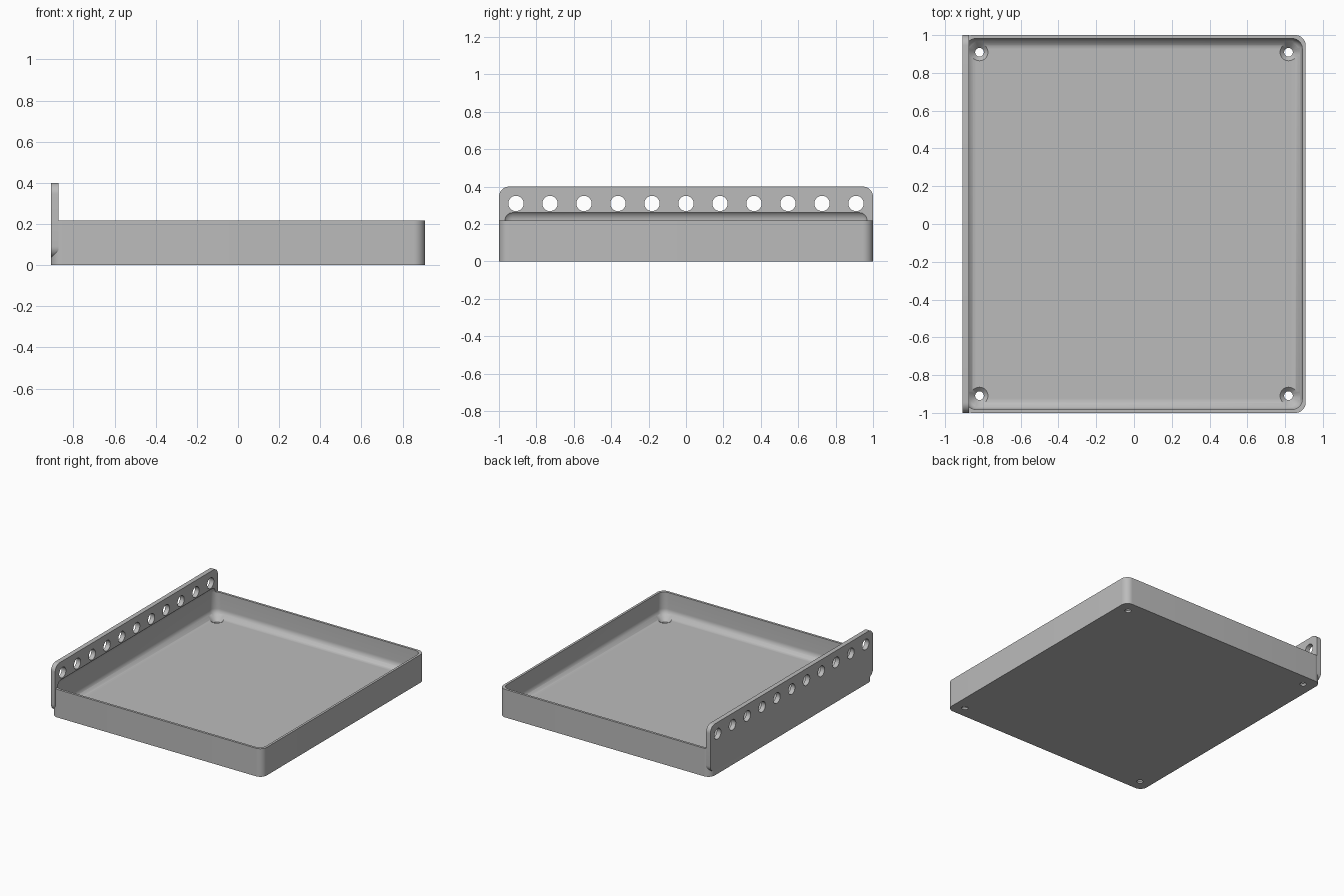
import bpy
import bmesh
import math
from mathutils import Matrix, Vector

default = bpy.data.objects.get("Cube")
if default:
    bpy.data.objects.remove(default, do_unlink=True)

HALF_X, HALF_Y = 0.909, 1.0
TRAY_TOP, FLOOR, WALL = 0.218, 0.036, 0.018
PLATE, PLATE_TOP = 0.036, 0.40
ROUND = 0.055

grey = bpy.data.materials.new("light grey")
grey.use_nodes = True
colour = (0.5, 0.5, 0.5, 1)
grey.diffuse_color = colour
grey.node_tree.nodes["Principled BSDF"].inputs["Base Color"].default_value = colour


def finish(name, bm):
    bmesh.ops.recalc_face_normals(bm, faces=bm.faces)
    mesh = bpy.data.meshes.new(name)
    bm.to_mesh(mesh)
    bm.free()
    mesh.materials.append(grey)
    obj = bpy.data.objects.new(name, mesh)
    bpy.context.collection.objects.link(obj)
    return obj


def rounded_box(name, low, high, radius, axis=None):
    """Box between two corners; rounds edges along one axis, or all edges."""
    low, high = Vector(low), Vector(high)
    bm = bmesh.new()
    bmesh.ops.create_cube(bm, size=1)
    bmesh.ops.scale(bm, vec=high - low, verts=bm.verts)
    bmesh.ops.translate(bm, vec=(low + high) / 2, verts=bm.verts)
    edges = [e for e in bm.edges if axis is None
             or abs((e.verts[0].co - e.verts[1].co).normalized()[axis]) > 0.9]
    bmesh.ops.bevel(bm, geom=edges, offset=radius, segments=10,
                    profile=0.5, affect='EDGES')
    return finish(name, bm)


def add_cone(bm, place, r1, r2, depth):
    bmesh.ops.create_cone(bm, cap_ends=True, segments=40, radius1=r1,
                          radius2=r2, depth=depth, matrix=place)


def combine(target, tool, operation):
    mod = target.modifiers.new(tool.name, 'BOOLEAN')
    mod.operation, mod.solver, mod.object = operation, 'EXACT', tool
    bpy.context.view_layer.objects.active = target
    bpy.ops.object.modifier_apply(modifier=mod.name)
    bpy.data.objects.remove(tool, do_unlink=True)


# Tray block with rounded upright corners, joined to the tall side plate
tray = rounded_box("tray_with_side_plate", (-HALF_X, -HALF_Y, 0),
                   (HALF_X, HALF_Y, TRAY_TOP), ROUND, axis=2)
plate = rounded_box("side_plate", (-HALF_X, -HALF_Y, FLOOR),
                    (PLATE - HALF_X, HALF_Y, PLATE_TOP), ROUND, axis=0)
combine(tray, plate, 'UNION')

# Softly rounded hollow, which also cuts a shallow recess in the plate
hollow = rounded_box("hollow", (WALL - HALF_X, WALL - HALF_Y, FLOOR),
                     (HALF_X - WALL, HALF_Y - WALL, 0.275), ROUND)
combine(tray, hollow, 'DIFFERENCE')

# Row of holes through the plate
bm = bmesh.new()
for i in range(-5, 6):
    place = Matrix.Translation((-HALF_X, i * HALF_Y / 5.5, 0.31))
    add_cone(bm, place @ Matrix.Rotation(math.pi / 2, 4, 'Y'), 0.041, 0.041, 0.2)
combine(tray, finish("plate_holes", bm), 'DIFFERENCE')

# Countersunk screw holes in the floor corners
drills, sinks = bmesh.new(), bmesh.new()
for x in (-0.818, 0.818):
    for y in (-0.909, 0.909):
        add_cone(drills, Matrix.Translation((x, y, 0)), 0.023, 0.023, 0.2)
        add_cone(sinks, Matrix.Translation((x, y, FLOOR)), 0.023, 0.067, 0.044)
combine(tray, finish("screw_holes", drills), 'DIFFERENCE')
combine(tray, finish("countersinks", sinks), 'DIFFERENCE')

# Smooth the rounds and keep the hard edges
bpy.ops.object.select_all(action='DESELECT')
tray.select_set(True)
bpy.context.view_layer.objects.active = tray
bpy.ops.object.shade_smooth_by_angle(angle=math.radians(30))
